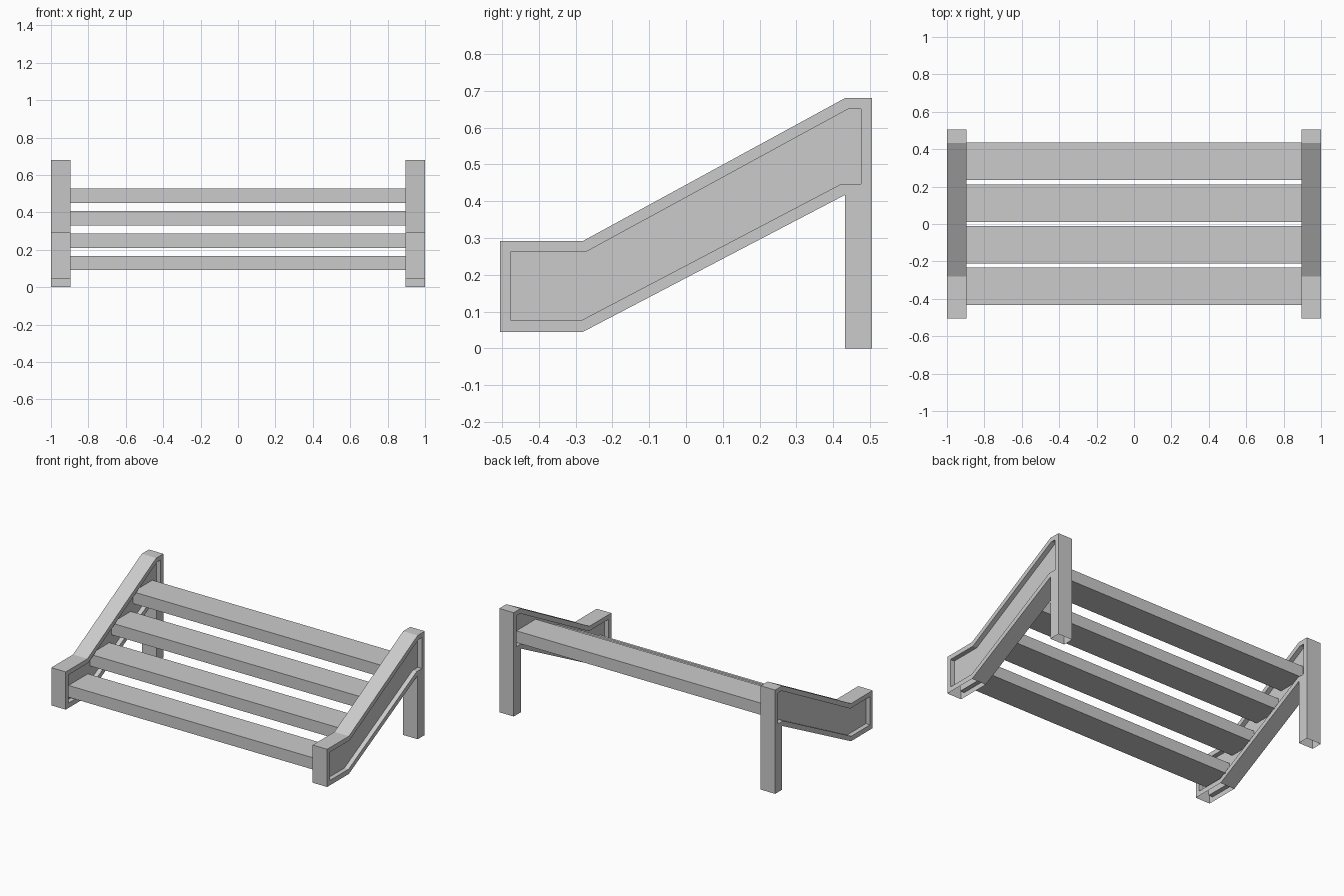
import bpy
import bmesh

cube = bpy.data.objects.get("Cube")
if cube:
    bpy.data.objects.remove(cube, do_unlink=True)

grey = bpy.data.materials.new("light_grey")
grey.use_nodes = True
grey.diffuse_color = (0.6, 0.6, 0.6, 1)
grey.node_tree.nodes["Principled BSDF"].inputs["Base Color"].default_value = (0.6, 0.6, 0.6, 1)

OUT_X, IN_X, RECESS = 1.0, 0.895, 0.03

# Rail outline and recessed panel outline, as (y, z)
RAIL = [(-.505, .045), (-.28, .045), (.432, .417), (.505, .417),
        (.505, .68), (.432, .68), (-.28, .292), (-.505, .292)]
PANEL = [(-.477, .077), (-.283, .077), (.422, .447), (.475, .447),
         (.475, .65), (.44, .65), (-.272, .262), (-.477, .262)]
OPEN_EDGES = (0, 2)  # open underside of the foot, and the joint with the leg
LEG = [(.432, 0), (.505, 0), (.505, .417), (.432, .417)]


def finish(bm, name):
    bmesh.ops.recalc_face_normals(bm, faces=bm.faces)
    mesh = bpy.data.meshes.new(name)
    bm.to_mesh(mesh)
    bm.free()
    mesh.materials.append(grey)
    obj = bpy.data.objects.new(name, mesh)
    bpy.context.collection.objects.link(obj)


def loop(bm, points, x):
    return [bm.verts.new((x, y, z)) for y, z in points]


def bridge(bm, a, b, skip=()):
    for i in range(len(a)):
        j = (i + 1) % len(a)
        if i not in skip:
            bm.faces.new((a[i], a[j], b[j], b[i]))


def rail(name, side):
    bm = bmesh.new()
    rims = []
    for x, depth in ((OUT_X, -RECESS), (IN_X, RECESS)):
        rim = loop(bm, RAIL, side * x)
        lip = loop(bm, PANEL, side * x)
        floor = loop(bm, PANEL, side * (x + depth))
        bridge(bm, rim, lip)
        bridge(bm, lip, floor)
        bm.faces.new(floor)
        rims.append(rim)
    bridge(bm, rims[0], rims[1], OPEN_EDGES)
    finish(bm, name)


def leg(name, side):
    # Hollow post, open at the bottom and where it meets the rail
    bm = bmesh.new()
    ends = [loop(bm, LEG, side * x) for x in (OUT_X, IN_X)]
    bridge(bm, ends[0], ends[1], (0, 2))
    for end in ends:
        bm.faces.new(end)
    finish(bm, name)


def slat(name, y, z):
    # Board running between the recessed panels
    half = IN_X + RECESS
    bm = bmesh.new()
    profile = [(y - .1, z), (y + .1, z), (y + .1, z + .077), (y - .1, z + .077)]
    ends = [loop(bm, profile, x) for x in (-half, half)]
    bridge(bm, ends[0], ends[1])
    for end in ends:
        bm.faces.new(end)
    finish(bm, name)


for label, side in (("left", 1), ("right", -1)):
    rail(label + "_side_rail", side)
    leg(label + "_back_leg", side)

# Four stepped slats
for i in range(4):
    slat("slat_%d" % (i + 1), -.333 + i * .2225, .091 + i * .1195)
